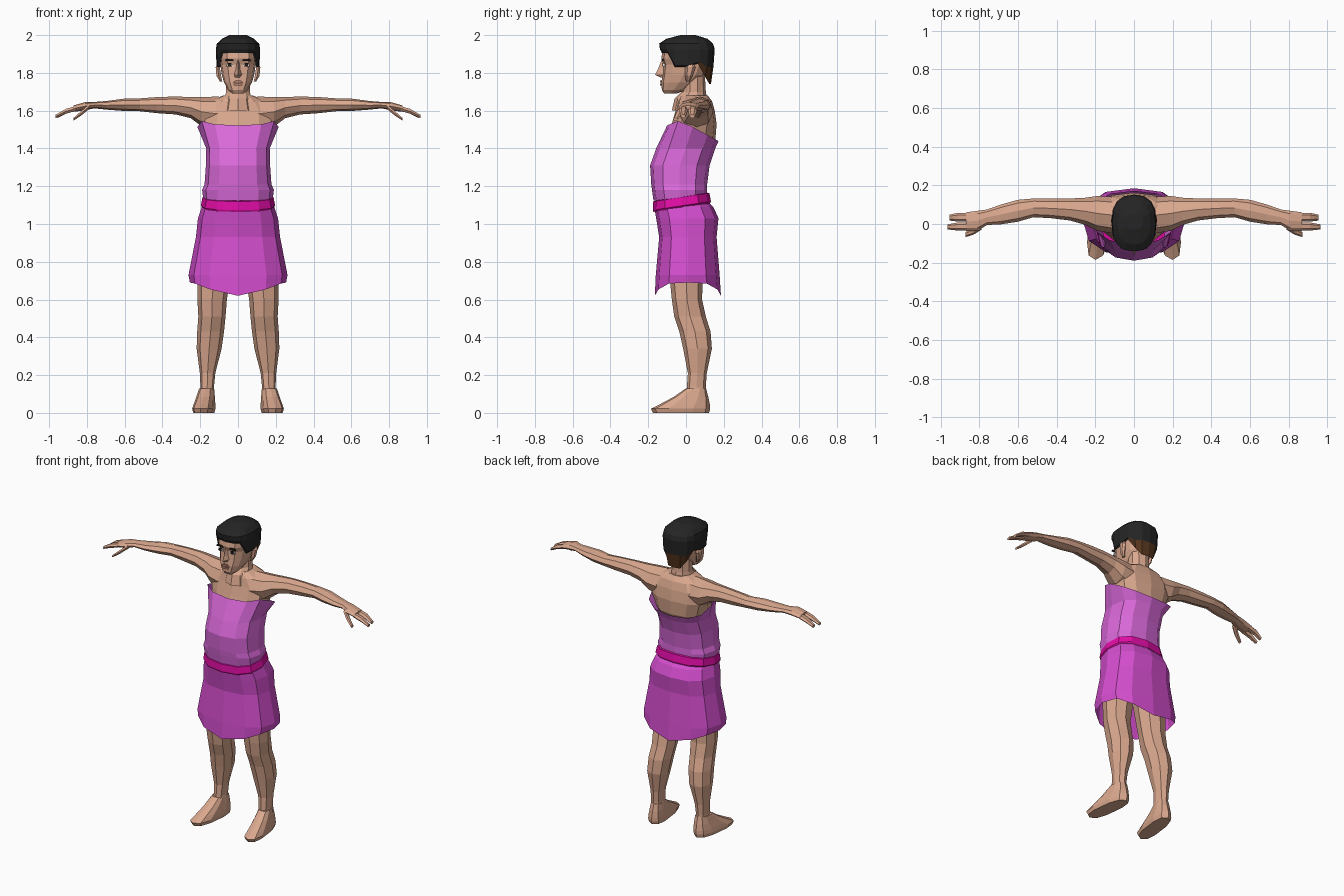
import bpy, bmesh, math


def material(name, rgb):
    m = bpy.data.materials.new(name)
    m.diffuse_color = (*rgb, 1)
    return m


SKIN = material("skin", (0.70, 0.39, 0.27))
BODICE = material("bodice_orchid", (0.70, 0.14, 0.70))
SKIRT = material("skirt_magenta", (0.66, 0.075, 0.62))
BELT = material("belt_pink", (0.75, 0.004, 0.38))
HAIR = material("hair_black", (0.018, 0.018, 0.018))
BROWN = material("nape_brown", (0.09, 0.035, 0.012))
WHITE = material("eye_white", (0.75, 0.70, 0.66))
DARK = material("eye_dark", (0.015, 0.01, 0.008))
LIP = material("lip", (0.50, 0.22, 0.16))


def power(v, p):
    return math.copysign(abs(v) ** p, v)


def ring(z, w, yf, yb, cx=0, n=12, p=0.8):
    """Horizontal ring from half width, front y and back y; first point faces front."""
    pts = []
    for i in range(n):
        a = 2 * math.pi * i / n
        pts.append((cx + w * power(math.sin(a), p),
                    (yf + yb) / 2 - (yb - yf) / 2 * power(math.cos(a), p), z))
    return pts


def xring(x, z0, z1, y0, y1, n=8):
    """Upright ring across an arm or finger."""
    return [(x, (y0 + y1) / 2 + (y1 - y0) / 2 * math.cos(2 * math.pi * i / n),
             (z0 + z1) / 2 + (z1 - z0) / 2 * math.sin(2 * math.pi * i / n))
            for i in range(n)]


def loft(name, rings, mats, caps=(True, True), side=1, rule=None):
    bm = bmesh.new()
    rows = [[bm.verts.new((x * side, y, z)) for x, y, z in r] for r in rings]
    n = len(rows[0])
    for a, b in zip(rows, rows[1:]):
        for i in range(n):
            bm.faces.new((a[i], a[(i + 1) % n], b[(i + 1) % n], b[i]))
    if caps[0]:
        bm.faces.new(rows[0][::-1])
    if caps[1]:
        bm.faces.new(rows[-1])
    bmesh.ops.recalc_face_normals(bm, faces=bm.faces)
    if rule:
        for f in bm.faces:
            f.material_index = rule(f.calc_center_median())
    me = bpy.data.meshes.new(name)
    bm.to_mesh(me)
    bm.free()
    for m in mats:
        me.materials.append(m)
    ob = bpy.data.objects.new(name, me)
    bpy.context.collection.objects.link(ob)
    return ob


def plate(name, mat, x, y, z, w, h, t=0.009, taper=1.0, side=1):
    """Thin upright plate, optionally narrower at the top."""
    def rect(k, zz):
        return [(x - w * k, y - t / 2, zz), (x + w * k, y - t / 2, zz),
                (x + w * k, y + t / 2, zz), (x - w * k, y + t / 2, zz)]
    return loft(name, [rect(1, z - h), rect(taper, z + h)], [mat], side=side)


# Upper torso and neck
loft("torso", [ring(*r) for r in [
    (1.36, .14, -.10, .11), (1.44, .165, -.105, .155), (1.53, .195, -.075, .162),
    (1.60, .195, -.055, .152), (1.65, .15, -.045, .138), (1.68, .08, -.03, .115)]], [SKIN])
loft("neck", [ring(*r, n=10, p=1) for r in [
    (1.60, .09, -.075, .12), (1.665, .075, -.06, .112), (1.70, .066, -.025, .105),
    (1.79, .066, -.015, .10)]], [SKIN])

# Strapless bodice with a top edge that slopes to the back
top = [(x, y, 1.55 - .55 * (y + .03) if y > -.03 else 1.55 + .4 * (y + .03))
       for x, y, z in ring(0, .215, -.10, .172)]
hem = [(x, y, z + .12 * (y + .03)) for x, y, z in ring(1.14, .185, -.172, .112)]
loft("bodice", [hem] + [ring(*r) for r in [
    (1.18, .19, -.18, .112), (1.21, .177, -.184, .112), (1.31, .17, -.19, .125),
    (1.40, .168, -.158, .155)]] + [top], [BODICE], (False, False))

# Belt, tilted up towards the back
loft("belt", [[(x, y, z + .15 * y) for x, y, z in ring(*r)] for r in [
    (1.09, .188, -.172, .128), (1.10, .197, -.176, .132),
    (1.145, .188, -.174, .124), (1.15, .17, -.15, .11)]], [BELT], (False, True))

# Skirt with a hem lower at front and back
lower = [(x, y, .62 + .07 * min(1, (abs(x) / .24) ** 1.5)) for x, y, z in
         ring(0, .255, -.165, .185)]
loft("skirt", [lower] + [ring(*r) for r in [
    (.73, .262, -.160, .178), (.93, .223, -.142, .162), (1.03, .212, -.158, .172),
    (1.09, .192, -.168, .145), (1.12, .18, -.16, .115)]], [SKIRT], (False, False))

# Pelvis hidden under the skirt
loft("pelvis", [ring(*r, n=8) for r in [
    (.84, .10, -.07, .09), (.92, .18, -.10, .12), (1.08, .165, -.13, .10)]], [SKIN])

# Head
loft("head", [ring(*r) for r in [
    (1.69, .03, -.115, -.05), (1.71, .053, -.128, .0), (1.75, .074, -.130, .06),
    (1.79, .086, -.125, .10), (1.845, .094, -.120, .12), (1.875, .099, -.131, .125),
    (1.92, .10, -.124, .125), (1.96, .08, -.09, .10)]], [SKIN])
loft("nose", [[(-w, -.112, z), (0, y, z), (w, -.112, z)] for z, w, y in [
    (1.775, .022, -.135), (1.79, .024, -.163), (1.82, .014, -.148),
    (1.865, .009, -.131)]], [SKIN])
plate("upper_lip", LIP, 0, -.133, 1.755, .028, .006, taper=.5)
plate("lower_lip", LIP, 0, -.134, 1.739, .020, .006, taper=1.3)


# Hair cap: hairline height follows the angle round the head
def hairline(a):
    a = math.degrees(min(a, 2 * math.pi - a))
    return (1.905 if a < 60 else 1.83 if a < 100 else 1.85 if a < 115
            else 1.78 if a < 140 else 1.74)


N = 16
line = [hairline(2 * math.pi * i / N) for i in range(N)]
base = ring(0, .105, -.128, .132, n=N)
mid = ring(0, .114, -.131, .145, n=N)
loft("hair", [
    [(x * (.88 if h < 1.8 else 1), y, h) for (x, y, z), h in zip(base, line)],
    [(x, y, max(h + .008, 1.83)) for (x, y, z), h in zip(mid, line)],
    ring(1.925, .117, -.138, .152, n=N), ring(1.955, .112, -.142, .143, n=N),
    ring(1.98, .085, -.105, .115, n=N), ring(2.0, .045, -.03, .05, n=N)],
    [HAIR, BROWN], (False, True),
    rule=lambda c: 1 if c.z < 1.83 and c.y > .06 else 0)

for side, tag in ((1, "left"), (-1, "right")):
    # Eyes, brows and ears
    plate("eye_white_" + tag, WHITE, .043, -.117, 1.842, .019, .008, taper=.7, side=side)
    plate("pupil_" + tag, DARK, .043, -.120, 1.843, .009, .009, side=side)
    plate("brow_" + tag, DARK, .045, -.123, 1.868, .024, .005, taper=.8, side=side)
    loft("ear_" + tag, [ring(*r, cx=c, n=6, p=1) for c, r in [
        (.09, (1.755, .008, .0, .02)), (.102, (1.785, .014, -.005, .035)),
        (.107, (1.83, .013, -.005, .05)), (.10, (1.85, .008, .01, .04))]],
        [SKIN], side=side)

    # Arm from shoulder to palm
    loft("arm_" + tag, [xring(*r) for r in [
        (.10, 1.49, 1.675, -.05, .14), (.19, 1.515, 1.672, -.035, .145),
        (.25, 1.56, 1.672, -.005, .136), (.33, 1.58, 1.675, .018, .132),
        (.43, 1.587, 1.672, .03, .132), (.52, 1.597, 1.665, .035, .132),
        (.60, 1.598, 1.664, .012, .125), (.69, 1.605, 1.652, -.002, .10),
        (.76, 1.612, 1.646, -.005, .075), (.81, 1.602, 1.645, -.035, .068),
        (.87, 1.594, 1.628, -.035, .06)]], [SKIN], side=side)
    # Fingers in two groups and a thumb
    for name, y0, y1, reach in (("front_fingers_", -.034, .008, .965),
                                ("rear_fingers_", .012, .058, .955)):
        loft(name + tag, [xring(*r, n=6) for r in [
            (.86, 1.596, 1.626, y0, y1), (.91, 1.582, 1.612, y0, y1),
            (reach, 1.560, 1.580, y0 + .006, y1 - .01)]], [SKIN], side=side)
    loft("thumb_" + tag, [xring(*r, n=6) for r in [
        (.79, 1.605, 1.635, -.03, .01), (.83, 1.572, 1.60, -.055, -.02),
        (.872, 1.545, 1.562, -.068, -.042)]], [SKIN], side=side)

    # Leg from ankle to hip
    loft("leg_" + tag, [ring(z, w, f, b, cx, 8, .9) for z, cx, w, f, b in [
        (.09, .163, .040, .0, .108), (.14, .163, .036, .005, .105),
        (.21, .161, .041, .010, .110), (.34, .153, .066, -.015, .137),
        (.43, .145, .071, -.035, .130), (.51, .138, .072, -.062, .105),
        (.60, .137, .078, -.075, .085), (.75, .125, .09, -.09, .09),
        (.93, .105, .10, -.10, .11)]], [SKIN], side=side)
    # Foot, turned slightly outwards
    loft("foot_" + tag, [[(x - .12 * (y - .08), y, z) for x, y, z in
                          ring(z, w, f, b, cx, 10, .75)] for z, cx, w, f, b in [
        (.0, .168, .050, -.175, .122), (.022, .168, .056, -.186, .128),
        (.045, .167, .053, -.14, .126), (.085, .165, .046, -.065, .118),
        (.13, .163, .038, .0, .106)]], [SKIN], side=side)
